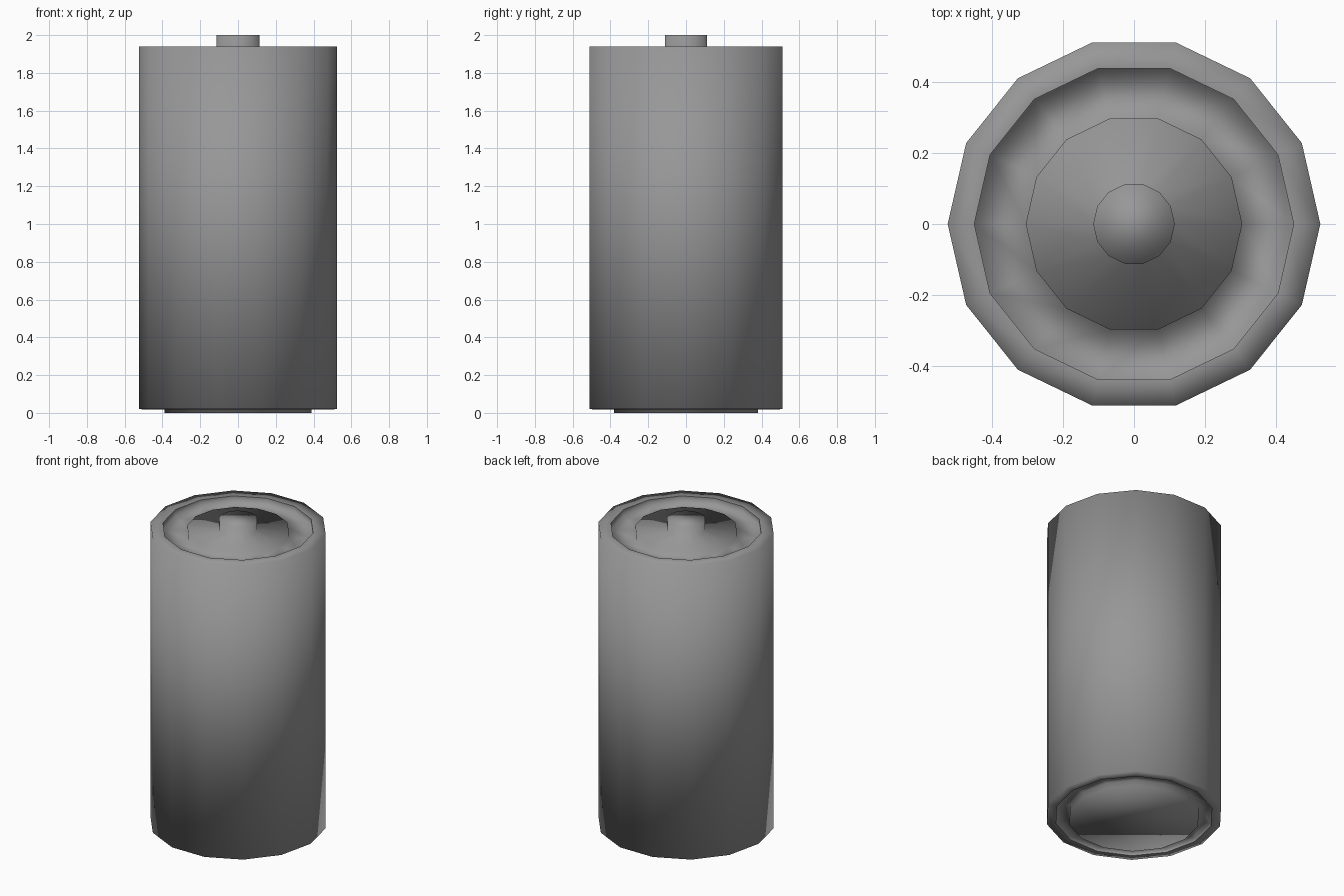
import bpy, bmesh, math

if "Cube" in bpy.data.objects:
    bpy.data.objects.remove(bpy.data.objects["Cube"])

SIDES = 14

# dark grey
grey = bpy.data.materials.new("dark_grey")
grey.diffuse_color = (0.31, 0.31, 0.31, 1)
grey.use_nodes = True
grey.node_tree.nodes["Principled BSDF"].inputs["Base Color"].default_value = grey.diffuse_color


def lathe(name, profile, cap_low=False, cap_high=False):
    """Revolve a (radius, z) profile with smooth shading and optional end caps."""
    bm = bmesh.new()
    rings = []
    for r, z in profile:
        rings.append([bm.verts.new((r * math.cos(2 * math.pi * i / SIDES),
                                    r * math.sin(2 * math.pi * i / SIDES), z))
                      for i in range(SIDES)])
    for low, high in zip(rings, rings[1:]):
        for i in range(SIDES):
            j = (i + 1) % SIDES
            bm.faces.new((low[i], low[j], high[j], high[i]))
    if cap_low:
        bm.faces.new(rings[0][::-1])
    if cap_high:
        bm.faces.new(rings[-1])
    for f in bm.faces:
        f.smooth = True
    mesh = bpy.data.meshes.new(name)
    bm.to_mesh(mesh)
    bm.free()
    mesh.materials.append(grey)
    obj = bpy.data.objects.new(name, mesh)
    bpy.context.collection.objects.link(obj)
    return obj


# outer casing with the flat rims at both ends
lathe("casing", [(0.47, 0.017), (0.525, 0.02), (0.525, 1.94), (0.45, 1.94)])

# base: shallow groove around the flat contact
lathe("base_contact", [(0.39, 0.0), (0.39, 0.035), (0.47, 0.035), (0.47, 0.017)],
      cap_low=True)

# top: groove, raised cap and terminal nub
lathe("top_terminal", [(0.45, 1.94), (0.45, 1.90), (0.305, 1.90),
                       (0.305, 1.935), (0.115, 1.935), (0.115, 2.0)],
      cap_high=True)
